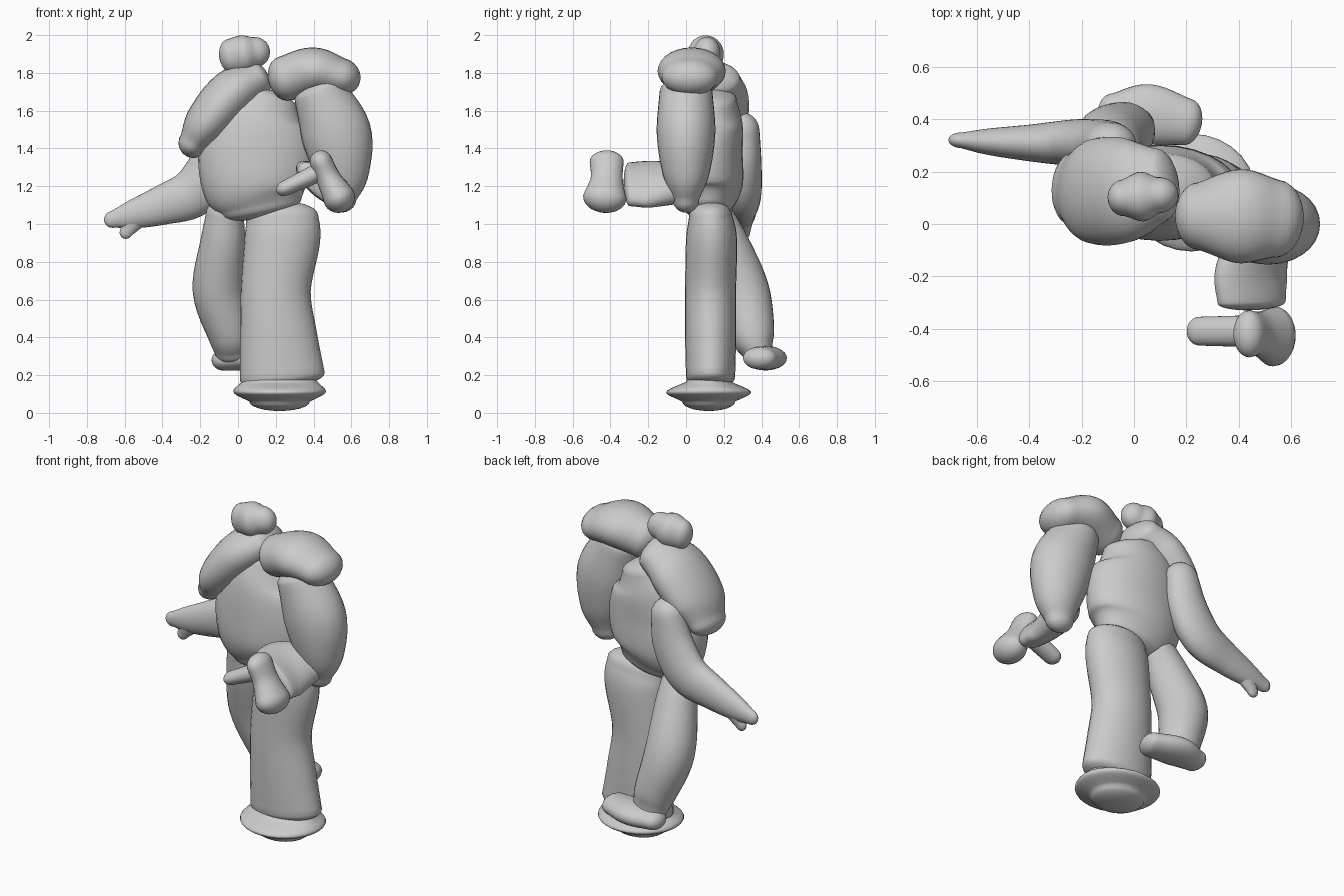
import bpy, bmesh, math
from mathutils import Vector

default_cube = bpy.data.objects.get("Cube")
if default_cube:
    bpy.data.objects.remove(default_cube, do_unlink=True)

# One plain clay grey for the whole figure
clay = bpy.data.materials.new("clay_grey")
clay.use_nodes = True
grey = (.6, .6, .6, 1)
clay.diffuse_color = grey
clay.node_tree.nodes["Principled BSDF"].inputs["Base Color"].default_value = grey

SIDES, STEPS, DOME = 28, 6, 6


def spline(stations):
    """Smoothly interpolate stations of (x, y, z, half_width, half_depth)."""
    pts = [Vector(s) for s in stations]
    pts = [pts[0] * 2 - pts[1]] + pts + [pts[-1] * 2 - pts[-2]]
    result = []
    for p, q, r, s in zip(pts, pts[1:], pts[2:], pts[3:]):
        for i in range(STEPS):
            t = i / STEPS
            result.append((q * 2 + (r - p) * t + (p * 2 - q * 5 + r * 4 - s) * t ** 2
                           + (q * 3 - p - r * 3 + s) * t ** 3) / 2)
    return result + [pts[-2]]


def limb(name, stations, depth_axis=(0, 1, 0), start=.06, end=.06):
    """Loft elliptical rings along a curved path, with domed ends."""
    axis = Vector(depth_axis).normalized()
    samples = spline(stations)
    centres = [Vector(s[:3]) for s in samples]
    last = len(samples) - 1
    rings = []
    for i, s in enumerate(samples):
        tangent = (centres[min(i + 1, last)] - centres[max(i - 1, 0)]).normalized()
        rings.append((centres[i], tangent, s[3], s[4]))

    def dome(ring, length):
        centre, tangent, a, b = ring
        angles = [math.pi / 2 * k / DOME for k in range(1, DOME)]
        return [(centre + tangent * length * math.sin(g), tangent,
                 a * math.cos(g), b * math.cos(g)) for g in angles]

    first, final = rings[0], rings[-1]
    rings = dome(first, -start)[::-1] + rings + dome(final, end)
    bm = bmesh.new()
    loops = []
    for centre, tangent, a, b in rings:
        u = axis.cross(tangent).normalized()
        v = tangent.cross(u)
        turns = [math.tau * k / SIDES for k in range(SIDES)]
        loops.append([bm.verts.new(centre + u * a * math.cos(g) + v * b * math.sin(g))
                      for g in turns])
    for low, high in zip(loops, loops[1:]):
        for k in range(SIDES):
            n = (k + 1) % SIDES
            bm.faces.new((low[k], low[n], high[n], high[k]))
    # Close each dome with a fan to its tip
    for loop, tip in ((loops[0], first[0] - first[1] * start),
                      (loops[-1], final[0] + final[1] * end)):
        point = bm.verts.new(tip)
        for k in range(SIDES):
            bm.faces.new((loop[k], loop[(k + 1) % SIDES], point))
    bmesh.ops.recalc_face_normals(bm, faces=bm.faces)
    for face in bm.faces:
        face.smooth = True
    mesh = bpy.data.meshes.new(name)
    bm.to_mesh(mesh)
    bm.free()
    mesh.materials.append(clay)
    obj = bpy.data.objects.new(name, mesh)
    bpy.context.collection.objects.link(obj)
    return obj


# Head and body
limb("head", [(-.04, .1, 1.89, .09, .07), (.03, .105, 1.9, .1, .095),
              (.09, .11, 1.91, .08, .07)], start=.06, end=.08)
limb("torso", [(.13, .14, 1.66, .19, .13), (.1, .13, 1.54, .27, .17),
               (.1, .12, 1.38, .31, .18), (.1, .12, 1.2, .29, .18),
               (.12, .12, 1.09, .22, .13)])

# Right shoulder sleeve and trailing arm
limb("right_shoulder", [(.1, .15, 1.77, .1, .14), (-.03, .13, 1.69, .13, .2),
                        (-.16, .125, 1.54, .12, .2), (-.235, .135, 1.43, .08, .14)],
     end=.08)
limb("right_arm", [(-.09, .3, 1.49, .1, .09), (-.13, .305, 1.32, .125, .095),
                   (-.23, .31, 1.17, .13, .09), (-.4, .31, 1.1, .105, .07),
                   (-.56, .315, 1.05, .075, .05), (-.66, .32, 1.025, .045, .03)],
     start=.1, end=.05)
limb("right_thumb", [(-.54, .315, 1.04, .07, .045), (-.59, .315, .96, .035, .025)],
     end=.04)

# Left shoulder pad and bent arm
limb("left_shoulder", [(.25, .03, 1.77, .12, .13), (.4, .03, 1.81, .125, .18),
                       (.54, .02, 1.78, .1, .15)], start=.09, end=.11)
limb("left_upper_arm", [(.43, 0, 1.7, .14, .14), (.52, 0, 1.48, .185, .155),
                        (.55, 0, 1.27, .145, .125), (.54, 0, 1.13, .085, .07)], end=.07)
limb("left_forearm", [(.5, -.03, 1.21, .09, .12), (.45, -.18, 1.21, .075, .17),
                      (.45, -.3, 1.21, .07, .16)], depth_axis=(3, 0, -2.5), end=.03)
limb("left_hand", [(.44, -.42, 1.33, .06, .09), (.48, -.42, 1.24, .065, .085),
                   (.535, -.43, 1.14, .085, .115)], end=.08)
limb("left_finger", [(.42, -.41, 1.27, .05, .06), (.25, -.41, 1.19, .04, .055)],
     end=.05)

# Left leg standing on a broad foot
limb("left_leg", [(.235, .13, 1.04, .19, .115), (.235, .135, .92, .2, .135),
                  (.2, .13, .65, .185, .135), (.215, .13, .4, .205, .135),
                  (.235, .13, .19, .225, .13)], start=.08)
limb("left_foot", [(.22, .12, .165, .2, .12), (.22, .12, .11, .245, .225),
                   (.22, .12, .06, .16, .14)], start=.035, end=.05)

# Right leg stepping back, with the foot turned inward
limb("right_leg", [(-.07, .16, 1.05, .1, .09), (-.08, .21, .9, .12, .12),
                   (-.1, .3, .65, .14, .14), (-.04, .35, .42, .12, .12),
                   (-.02, .38, .32, .1, .08)], start=.09, end=.05)
limb("right_foot", [(-.08, .42, .28, .055, .08), (.05, .42, .29, .065, .115),
                    (.2, .39, .29, .06, .09)])
